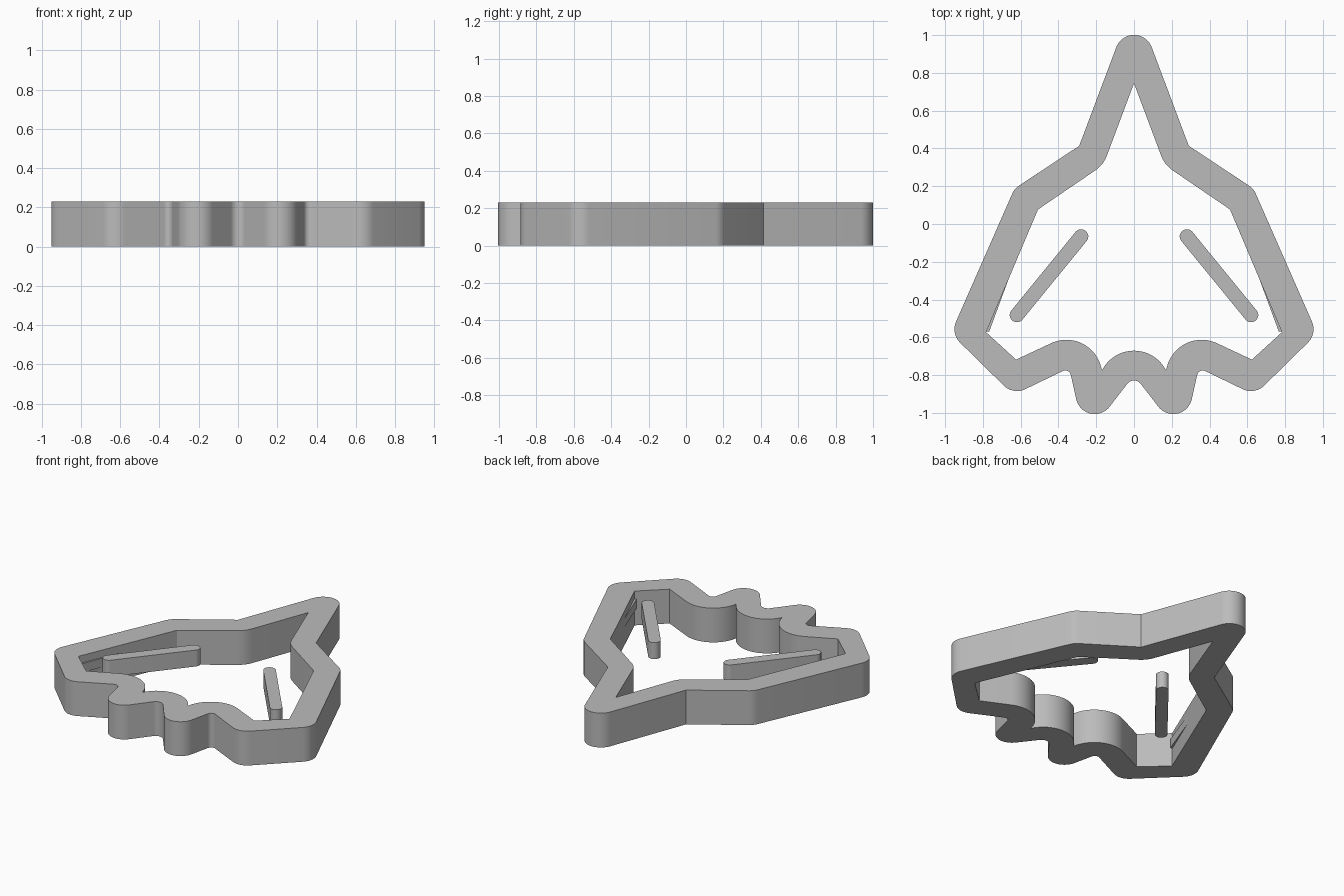
import bpy
import bmesh
import math
from mathutils import Vector

cube = bpy.data.objects.get("Cube")
if cube:
    bpy.data.objects.remove(cube, do_unlink=True)

HEIGHT = 0.23
BAR_BOTTOM = 0.12

grey = bpy.data.materials.new("plain_grey")
grey.use_nodes = True
colour = (0.5, 0.5, 0.5, 1)
grey.diffuse_color = colour
grey.node_tree.nodes["Principled BSDF"].inputs["Base Color"].default_value = colour


def mirrored(half):
    """Close a half outline that starts and ends on the centre line."""
    return half + [(-x, y, r) for x, y, r in reversed(half[1:-1])]


def rounded(corners):
    """Turn (x, y, radius) corners into an outline with arcs at the corners."""
    outline = []
    count = len(corners)
    for i, (x, y, radius) in enumerate(corners):
        corner = Vector((x, y))
        if radius == 0:
            outline.append(corner)
            continue
        before = (Vector(corners[i - 1][:2]) - corner).normalized()
        after = (Vector(corners[(i + 1) % count][:2]) - corner).normalized()
        half_angle = before.angle(after) / 2
        centre = corner + (before + after).normalized() * radius / math.sin(half_angle)
        reach = radius / math.tan(half_angle)
        start = corner + before * reach - centre
        end = corner + after * reach - centre
        sweep = start.angle(end)
        steps = max(4, math.ceil(sweep / math.radians(8)))
        for k in range(steps + 1):
            t = k / steps
            outline.append(centre + (start * math.sin((1 - t) * sweep)
                                     + end * math.sin(t * sweep)) / math.sin(sweep))
    return outline


def extruded(name, outlines, bottom, top):
    """Fill outlines (later ones are holes) and raise them to a solid."""
    bm = bmesh.new()
    edges = []
    for outline in outlines:
        verts = [bm.verts.new((p[0], p[1], bottom)) for p in outline]
        edges += [bm.edges.new((verts[i - 1], verts[i])) for i in range(len(verts))]
    bmesh.ops.triangle_fill(bm, edges=edges, use_beauty=True, normal=(0, 0, 1))
    raised = bmesh.ops.extrude_face_region(bm, geom=bm.faces[:], use_keep_orig=True)
    top_verts = [g for g in raised["geom"] if isinstance(g, bmesh.types.BMVert)]
    bmesh.ops.translate(bm, verts=top_verts, vec=(0, 0, top - bottom))
    bmesh.ops.recalc_face_normals(bm, faces=bm.faces[:])
    mesh = bpy.data.meshes.new(name)
    bm.to_mesh(mesh)
    bm.free()
    mesh.materials.append(grey)
    obj = bpy.data.objects.new(name, mesh)
    bpy.context.collection.objects.link(obj)
    bpy.ops.object.select_all(action="DESELECT")
    obj.select_set(True)
    bpy.context.view_layer.objects.active = obj
    bpy.ops.object.shade_smooth_by_angle(angle=math.radians(25))
    return obj


def capsule(a, b, radius):
    """Outline of a straight bar with round ends."""
    a, b = Vector(a), Vector(b)
    along = (b - a).normalized()
    side = Vector((-along.y, along.x))
    outline = []
    for centre, sign in ((a, 1), (b, -1)):
        for k in range(17):
            angle = math.pi * k / 16
            outline.append(centre + sign * radius
                           * (side * math.cos(angle) - along * math.sin(angle)))
    return outline


# Outer wall: pointed back, wide shoulders, scalloped front
outer = mirrored([
    (0, 1.185, 0.1), (0.29, 0.414, 0), (0.633, 0.187, 0.1),
    (0.97, -0.58, 0.1), (0.639, -0.905, 0.1), (0.343, -0.762, 0.03),
    (0.259, -1.136, 0.1), (0, -0.8, 0.045)])

# Inner wall
inner = mirrored([
    (0, 0.745, 0), (0.162, 0.313, 0.155), (0.508, 0.077, 0),
    (0.783, -0.573, 0), (0.624, -0.718, 0), (0.22, -0.528, 0.19),
    (0.17, -0.775, 0), (0, -0.48, 0.19)])

extruded("outline_band", [rounded(outer), rounded(inner)], 0, HEIGHT)

# Slanted bars and the slim ledges on the side walls
for label, side in (("left", 1), ("right", -1)):
    bar = capsule((side * 0.28, -0.066), (side * 0.62, -0.482), 0.038)
    extruded(label + "_bar", [bar], BAR_BOTTOM, HEIGHT)
    ledge = [(side * x, y) for x, y in ((0.645, -0.24), (0.82, -0.56), (0.767, -0.571))]
    extruded(label + "_wall_ledge", [ledge], BAR_BOTTOM, 0.18)
